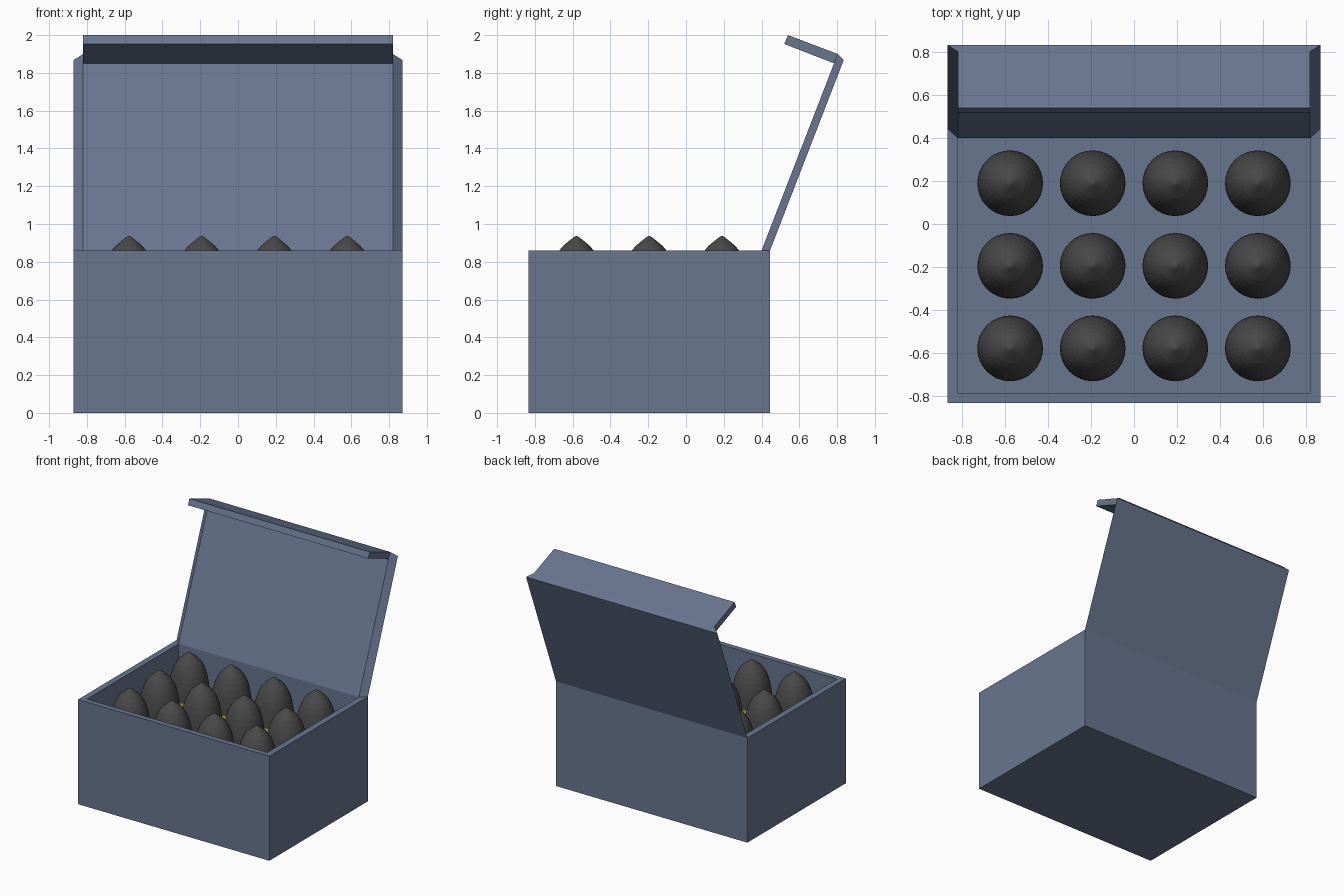
import bpy
import bmesh
import math

if "Cube" in bpy.data.objects:
    bpy.data.objects.remove(bpy.data.objects["Cube"])


def material(name, rgb):
    mat = bpy.data.materials.new(name)
    mat.use_nodes = True
    mat.diffuse_color = (*rgb, 1)
    mat.node_tree.nodes["Principled BSDF"].inputs["Base Color"].default_value = (*rgb, 1)
    return mat


blue = material("slate_blue", (0.14, 0.18, 0.28))
dark = material("dark_tip", (0.068, 0.066, 0.068))
brass = material("brass_yellow", (0.60, 0.43, 0.06))


def finish(name, bm, mat):
    bmesh.ops.recalc_face_normals(bm, faces=bm.faces)
    mesh = bpy.data.meshes.new(name)
    bm.to_mesh(mesh)
    bm.free()
    mesh.materials.append(mat)
    obj = bpy.data.objects.new(name, mesh)
    bpy.context.collection.objects.link(obj)
    return obj


def loft(name, sections, mat):
    """Closed solid skinned through matching loops of points."""
    bm = bmesh.new()
    rings = [[bm.verts.new(p) for p in s] for s in sections]
    n = len(rings[0])
    for a, b in zip(rings, rings[1:]):
        for i in range(n):
            j = (i + 1) % n
            bm.faces.new((a[i], a[j], b[j], b[i]))
    bm.faces.new(rings[0])
    bm.faces.new(rings[-1])
    return finish(name, bm, mat)


def rect(x, y0, y1, z):
    return [(-x, y0, z), (x, y0, z), (x, y1, z), (-x, y1, z)]


def lathe(profile, segments=32):
    return [[(r * math.cos(2 * math.pi * i / segments),
              r * math.sin(2 * math.pi * i / segments), z)
             for i in range(segments)] for r, z in profile]


W, INNER = 0.87, 0.82
FRONT, BACK = -0.835, 0.445
WALL, RIM = 0.045, 0.86

# Open box: outside up to the rim, then down inside to the floor
outer = (W, FRONT, BACK)
inside = (INNER, FRONT + WALL, BACK - WALL)
loft("box", [rect(*outer, 0), rect(*outer, RIM),
             rect(*inside, RIM), rect(*inside, WALL)], blue)


# Tilted lid panel with bevelled sides
def slab(x, y0, z0, y1, z1):
    return [(-x, y0, z0), (x, y0, z0), (x, y1, z1), (-x, y1, z1)]


loft("lid", [slab(W, BACK, RIM, 0.835, 1.868),
             slab(INNER, BACK - WALL, RIM, 0.803, 1.90)], blue)

# Front lip of the lid
loft("lid_lip", [slab(INNER, 0.785, 1.85, 0.803, 1.90),
                 slab(INNER, 0.52, 1.953, 0.54, 2.0)], blue)

# Rounds: brass case with a dark pointed tip, in a four by three grid
case = loft("case", lathe([(0.153, WALL), (0.153, 0.58)]), brass)
tip = loft("tip", lathe([(0.153, 0.58), (0.152, 0.64), (0.147, 0.69), (0.139, 0.74),
                         (0.127, 0.785), (0.111, 0.825), (0.091, 0.86), (0.07, 0.885),
                         (0.04, 0.91), (0.012, 0.932), (0.003, 0.936)]), dark)

for row in range(3):
    for col in range(4):
        for part in (case, tip):
            first = row == 0 and col == 0
            obj = part if first else part.copy()
            if not first:
                bpy.context.collection.objects.link(obj)
            obj.name = f"{part.name.split('_')[0]}_{row + 1}_{col + 1}"
            obj.location = (0.385 * (col - 1.5), -0.195 + 0.385 * (row - 1), 0)
